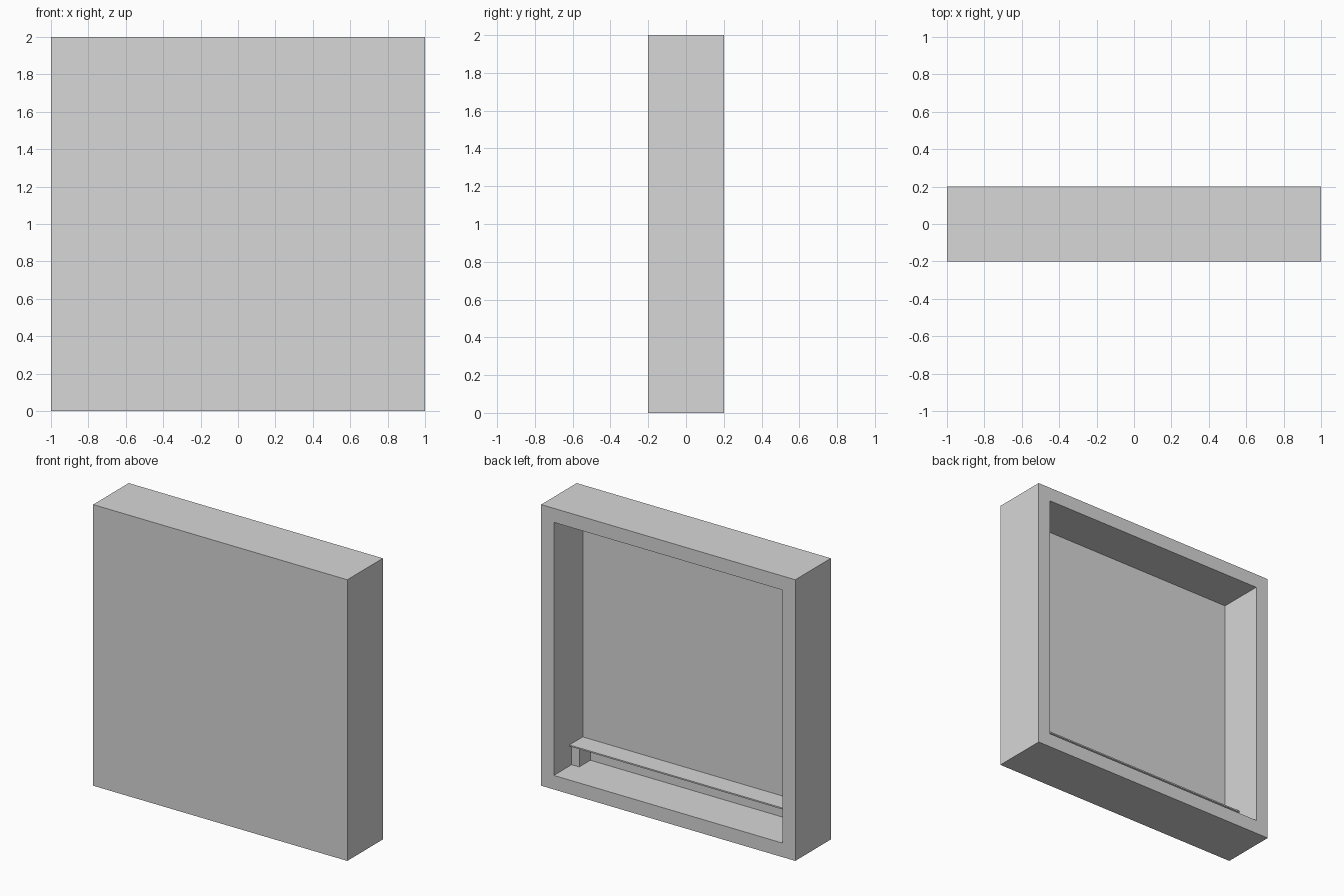
import bpy
import bmesh
from mathutils import Vector

if "Cube" in bpy.data.objects:
    bpy.data.objects.remove(bpy.data.objects["Cube"], do_unlink=True)

# One plain grey for everything
grey = bpy.data.materials.new("plain_grey")
grey.use_nodes = True
grey.diffuse_color = (0.68, 0.68, 0.68, 1)
grey.node_tree.nodes["Principled BSDF"].inputs["Base Color"].default_value = grey.diffuse_color

BORDER = 0.1      # frame width around the rear recess
RECESS = 0.325    # recess depth
BACK = 0.2        # rear plane
PANEL = BACK - RECESS
INNER = 1 - BORDER


def box(name, low, high, edit=None):
    """Axis-aligned box between two corners, optionally edited."""
    low, high = Vector(low), Vector(high)
    bm = bmesh.new()
    bmesh.ops.create_cube(bm, size=1)
    bmesh.ops.scale(bm, vec=high - low, verts=bm.verts)
    bmesh.ops.translate(bm, vec=(low + high) / 2, verts=bm.verts)
    if edit:
        edit(bm)
    mesh = bpy.data.meshes.new(name)
    bm.to_mesh(mesh)
    bm.free()
    mesh.materials.append(grey)
    obj = bpy.data.objects.new(name, mesh)
    bpy.context.collection.objects.link(obj)


def hollow_rear(bm):
    """Inset the rear face and push it in."""
    bm.normal_update()
    rear = max(bm.faces, key=lambda f: f.calc_center_median().y)
    bmesh.ops.inset_region(bm, faces=[rear], thickness=BORDER, use_even_offset=True)
    pushed = bmesh.ops.extrude_discrete_faces(bm, faces=[rear])["faces"][0]
    bmesh.ops.translate(bm, vec=(0, -RECESS, 0), verts=pushed.verts)
    bmesh.ops.recalc_face_normals(bm, faces=bm.faces)


# Case with an open back
box("case", (-1, -BACK, 0), (1, BACK, 2), hollow_rear)

# Thin shelf across the bottom of the recess
box("shelf", (-INNER, PANEL, 0.24), (INNER, PANEL + 0.15, 0.25))

# Supports under both shelf ends
for side, name in ((1, "left_support"), (-1, "right_support")):
    ends = sorted((side * INNER, side * (INNER - 0.06)))
    box(name, (ends[0], PANEL, BORDER), (ends[1], PANEL + 0.125, 0.24))
